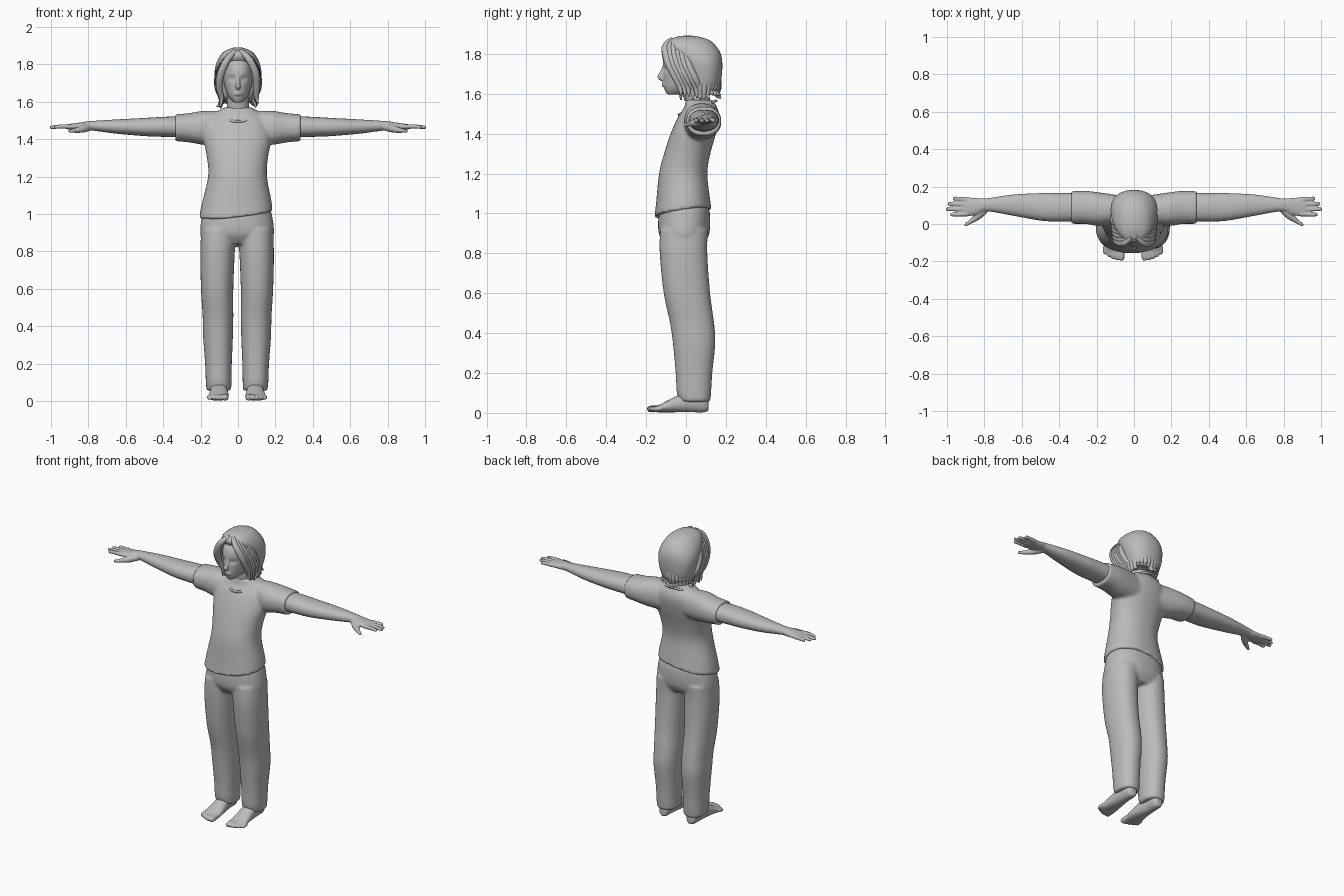
import bpy, bmesh, math, random
from mathutils import Vector

if "Cube" in bpy.data.objects:
    bpy.data.objects.remove(bpy.data.objects["Cube"])

random.seed(4)
GREY = bpy.data.materials.new("plain grey")
GREY.diffuse_color = (0.5, 0.5, 0.5, 1)
GREY.use_nodes = True
GREY.node_tree.nodes["Principled BSDF"].inputs["Base Color"].default_value = GREY.diffuse_color


def spline(rows, n=5):
    """Catmull-Rom interpolation of tuples."""
    out = []
    for i in range(len(rows) - 1):
        p = [Vector(rows[min(max(i + k, 0), len(rows) - 1)]) for k in (-1, 0, 1, 2)]
        for s in range(n):
            t = s / n
            out.append(0.5 * (2 * p[1] + (p[2] - p[0]) * t
                              + (2 * p[0] - 5 * p[1] + 4 * p[2] - p[3]) * t * t
                              + (3 * p[1] - p[0] - 3 * p[2] + p[3]) * t ** 3))
    return out + [Vector(rows[-1])]


def skin(bm, rings, closed=False):
    """Bridge rings of points into a capped tube."""
    vs = [[bm.verts.new(c) for c in r] for r in rings]
    n = len(vs[0])
    pairs = list(zip(vs, vs[1:])) + ([(vs[-1], vs[0])] if closed else [])
    for a, b in pairs:
        for i in range(n):
            bm.faces.new((a[i], a[(i + 1) % n], b[(i + 1) % n], b[i]))
    if not closed:
        bm.faces.new(vs[0])
        bm.faces.new(vs[-1])


def loft(bm, axis, rows, side=1, power=0.9, segs=32):
    """Rows: position on axis, then low/high extents of the other two axes."""
    rings = []
    for t, a0, a1, b0, b1 in spline(rows):
        ring = []
        for k in range(segs):
            c, s = math.cos(math.tau * k / segs), math.sin(math.tau * k / segs)
            a = (a0 + a1) / 2 + (a1 - a0) / 2 * math.copysign(abs(c) ** power, c)
            b = (b0 + b1) / 2 + (b1 - b0) / 2 * math.copysign(abs(s) ** power, s)
            x, y, z = {'x': (t, a, b), 'y': (a, t, b), 'z': (a, b, t)}[axis]
            ring.append((side * x, y, z))
        rings.append(ring)
    skin(bm, rings)


def tube(bm, pts, side=1, sides=10, closed=False):
    """Round tube through (x, y, z, radius) points."""
    path = pts if closed else spline(pts, 4)
    n, rings = len(path), []
    for i, p in enumerate(path):
        nxt = path[(i + 1) % n] if closed else path[min(i + 1, n - 1)]
        prv = path[i - 1] if closed else path[max(i - 1, 0)]
        d = (Vector(nxt[:3]) - Vector(prv[:3])).normalized()
        u = d.cross(Vector((0.31, 0.17, 0.93) if abs(d.z) < 0.8 else (0.95, 0.3, 0))).normalized()
        v = d.cross(u)
        ring = []
        for k in range(sides):
            a = math.tau * k / sides
            q = Vector(p[:3]) + (u * math.cos(a) + v * math.sin(a)) * p[3]
            ring.append((side * q.x, q.y, q.z))
        rings.append(ring)
    skin(bm, rings, closed)


def finish(name, bm, voxel=0, smooth=4, warp=None):
    """Create the object; with a voxel size, fuse its parts into one skin."""
    if warp:
        for v in bm.verts:
            v.co = warp(v.co)
    bmesh.ops.recalc_face_normals(bm, faces=bm.faces)
    me = bpy.data.meshes.new(name)
    bm.to_mesh(me)
    bm.free()
    ob = bpy.data.objects.new(name, me)
    bpy.context.collection.objects.link(ob)
    if voxel:
        m = ob.modifiers.new("fuse", 'REMESH')
        m.mode, m.voxel_size = 'VOXEL', voxel
        m = ob.modifiers.new("soften", 'SMOOTH')
        m.factor, m.iterations = 0.5, smooth
        dg = bpy.context.evaluated_depsgraph_get()
        me = bpy.data.meshes.new_from_object(ob.evaluated_get(dg))
        ob.modifiers.clear()
        ob.data = me
    me.materials.clear()
    me.materials.append(GREY)
    for p in me.polygons:
        p.use_smooth = True
        p.material_index = 0
    if not voxel:
        bpy.ops.object.select_all(action='DESELECT')
        ob.select_set(True)
        bpy.context.view_layer.objects.active = ob
        bpy.ops.object.shade_smooth_by_angle(angle=math.radians(50))


# Shirt: torso and both sleeves, with an uneven hem
def hem(c):
    w = min(max((1.2 - c.z) / 0.2, 0), 1)
    wave = 0.004 * math.sin(7 * math.atan2(c.y, c.x))
    c.z += w * (0.02 + 0.018 * c.x / 0.19 + 0.02 * c.y / 0.14 + wave)
    return c


bm = bmesh.new()
loft(bm, 'z', [(.985, -.208, .185, -.158, .128), (1.05, -.195, .178, -.15, .12),
               (1.2, -.16, .155, -.135, .107), (1.3, -.166, .16, -.11, .122),
               (1.4, -.183, .178, -.077, .15), (1.48, -.175, .17, -.042, .165),
               (1.53, -.135, .135, -.01, .157), (1.57, -.075, .075, 0, .13)], segs=48)
for s in (-1, 1):
    loft(bm, 'x', [(.06, .01, .15, 1.37, 1.55), (.18, -.01, .168, 1.37, 1.552),
                   (.26, 0, .177, 1.383, 1.54), (.335, 0, .175, 1.39, 1.533)], s)
finish("shirt", bm, 0.009, 4, hem)

bm = bmesh.new()
tube(bm, [(.085 * math.cos(a), .058 + .093 * math.sin(a), 1.53 + .035 * math.sin(a), .007)
          for a in (math.tau * i / 40 for i in range(40))], closed=True)
finish("collar", bm)


# Trousers: hips and two loose legs
def shift(c):
    c.x -= 0.005
    return c


bm = bmesh.new()
loft(bm, 'z', [(.84, -.18, .18, -.1, .085), (.9, -.198, .198, -.137, .117),
               (1, -.186, .186, -.137, .12), (1.06, -.165, .165, -.125, .1)])
for s in (-1, 1):
    loft(bm, 'z', [(.055, .032, .163, -.03, .122), (.1, .03, .167, -.046, .126),
                   (.2, .028, .171, -.052, .132), (.35, .022, .182, -.066, .147),
                   (.45, .02, .184, -.08, .141), (.6, .02, .193, -.112, .121),
                   (.8, .012, .197, -.132, .107), (.92, .005, .19, -.13, .11)], s)
finish("trousers", bm, 0.009, 4, shift)

# Bare feet with toes
for s, label in ((-1, "left"), (1, "right")):
    bm = bmesh.new()
    loft(bm, 'y', [(.112, .08, .12, .01, .06), (.09, .065, .135, .003, .1),
                   (.03, .06, .14, .003, .11), (-.04, .05, .145, .003, .088),
                   (-.1, .044, .152, .003, .058), (-.14, .047, .157, .003, .038),
                   (-.16, .055, .153, .005, .03)], s)
    for i in range(5):
        x, r = .062 + .022 * i, .017 - .0015 * i
        tip = -.194 + .002 * i * i
        tube(bm, [(x, -.12, .024, r), (x, tip + .014, .019, r), (x, tip, .016, r * .5)], s)
    finish(label + "_foot", bm, 0.005, 3, shift)

    # Arm, palm, fingers and thumb
    bm = bmesh.new()
    loft(bm, 'x', [(.3, .015, .165, 1.41, 1.522), (.4, .013, .165, 1.413, 1.52),
                   (.5, .018, .165, 1.417, 1.514), (.65, .045, .157, 1.43, 1.506),
                   (.79, .068, .137, 1.448, 1.497), (.84, .05, .139, 1.448, 1.49),
                   (.9, .04, .142, 1.452, 1.482), (.92, .045, .138, 1.456, 1.478)], s)
    for i, end in enumerate((.982, 1.004, .995, .968)):
        y = .053 + .026 * i
        tube(bm, [(.89, y, 1.468, .013), (.95, y + .002 * (i - 1), 1.468, .0115),
                  (end - .006, y + .003 * (i - 1), 1.464, .0095),
                  (end, y + .003 * (i - 1), 1.463, .006)], s)
    tube(bm, [(.79, .085, 1.465, .02), (.83, .045, 1.455, .02),
              (.87, .015, 1.447, .013), (.905, -.008, 1.443, .008)], s)
    finish(label + "_arm", bm, 0.005, 2)


# Head with face and neck, eye sockets pressed in
def sockets(c):
    if c.y < 0:
        for s in (-1, 1):
            d = ((c.x - s * .032) / .02) ** 2 + ((c.z - 1.725) / .014) ** 2
            c.y += .011 * math.exp(-d)
    return c


bm = bmesh.new()
loft(bm, 'z', [(1.597, -.022, .022, -.096, -.03), (1.62, -.045, .045, -.107, .04),
               (1.65, -.062, .062, -.112, .1), (1.7, -.075, .075, -.114, .14),
               (1.75, -.08, .08, -.116, .16), (1.8, -.078, .078, -.103, .155),
               (1.85, -.055, .055, -.06, .12), (1.87, -.03, .03, -.02, .08)], segs=48)
tube(bm, [(0, -.108, 1.745, .008), (0, -.122, 1.705, .011),
          (0, -.13, 1.684, .014), (0, -.112, 1.672, .012)])
for z in (1.651, 1.641):
    tube(bm, [(-.026, -.1, z - .001, .004), (0, -.115, z, .0075), (.026, -.1, z - .001, .004)])
tube(bm, [(0, .075, 1.5, .066), (0, .057, 1.58, .06), (0, .045, 1.66, .058)], sides=24)
finish("head", bm, 0.005, 3, sockets)

# Hair cap
bm = bmesh.new()
loft(bm, 'z', [(1.6, -.07, .07, .05, .145), (1.63, -.1, .1, .01, .165),
               (1.68, -.116, .116, -.005, .178), (1.75, -.125, .125, -.03, .182),
               (1.8, -.118, .118, -.07, .174), (1.84, -.1, .1, -.098, .15),
               (1.87, -.073, .073, -.085, .115), (1.887, -.035, .035, -.04, .06),
               (1.891, -.012, .012, -.01, .03)], segs=48)
finish("hair_cap", bm)

# Locks: fringe swept from a parting, side curtains, ragged nape
bm = bmesh.new()
for s in (-1, 1):
    for k in range(6):
        y, j = .02 * k, random.uniform(-.008, .008)
        tube(bm, [(.012, -.07 + y * .9, 1.872 + y * .05, .012),
                  (.055 + y * .12, -.103 + y, 1.83 + j / 2, .019),
                  (.092 + y * .1, -.09 + y, 1.755 + j, .021),
                  (.1 + y * .08, -.055 + y, 1.68 + j, .019),
                  (.092 + j, -.03 + y, 1.625 + j, .014),
                  (.1 + j, -.025 + y, 1.578 + 2 * j, .004)], s, 8)
for k in range(15):
    a = math.radians(k * 180 / 14)
    c, d, j = math.cos(a), math.sin(a), random.uniform(-.012, .012)
    tube(bm, [(.1 * c, .07 + .09 * d, 1.69, .014), (.093 * c, .07 + .092 * d, 1.64, .018),
              (.088 * c, .07 + .085 * d, 1.605 + j, .015),
              (.108 * c + j, .07 + .105 * d, 1.585 + j, .004)], 1, 8)
finish("hair_locks", bm)
